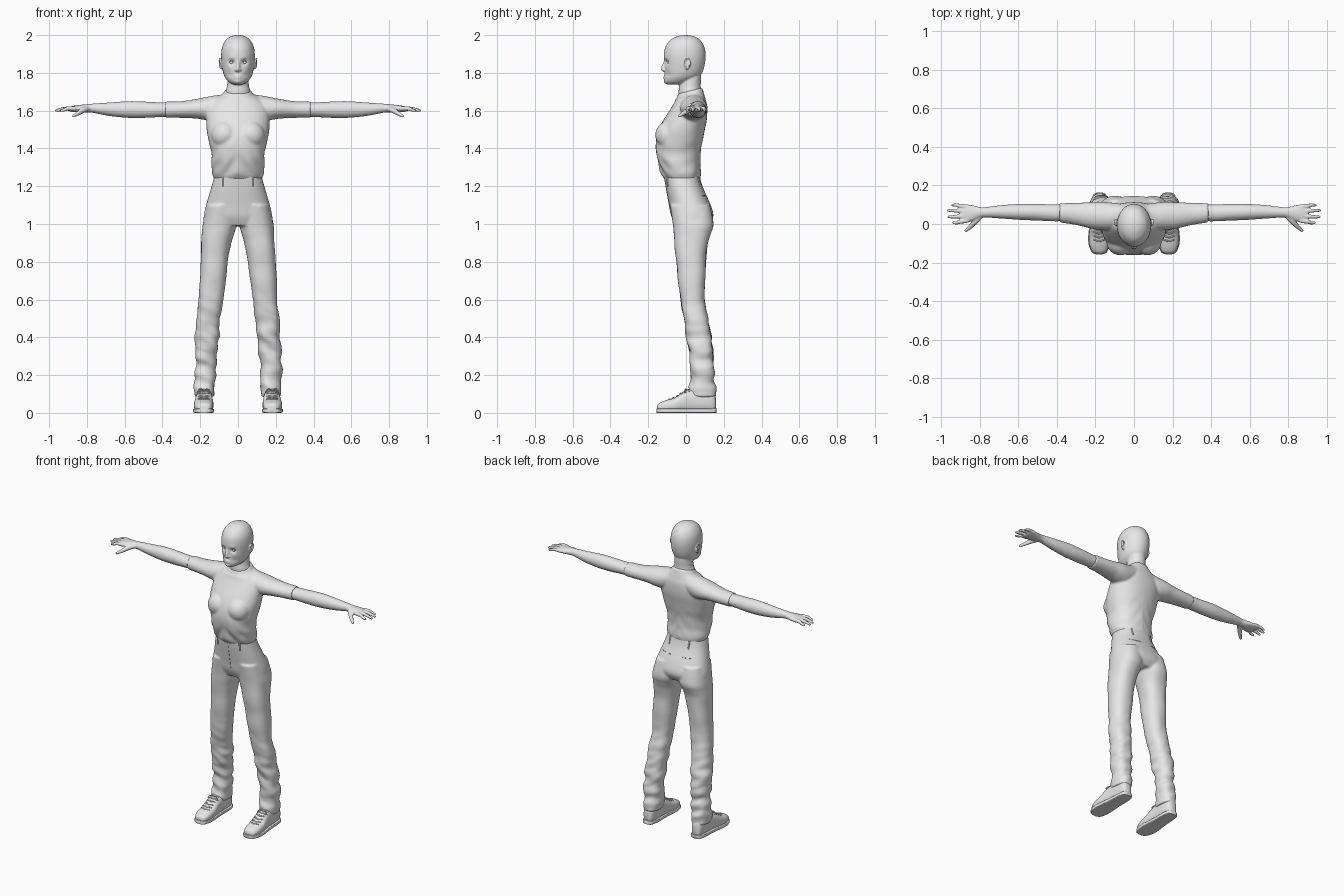
import bpy, bmesh, math
from mathutils import Vector, Matrix, noise

if "Cube" in bpy.data.objects:
    bpy.data.objects.remove(bpy.data.objects["Cube"])

grey = bpy.data.materials.new("plain_grey")
grey.use_nodes = True
grey.diffuse_color = (0.8, 0.8, 0.8, 1)
grey.node_tree.nodes["Principled BSDF"].inputs["Base Color"].default_value = (0.8, 0.8, 0.8, 1)


def catmull(points, sub=4):
    """Smooth interpolation through tuples of any length."""
    out, last = [], len(points) - 1
    for i in range(last):
        quad = zip(points[max(i - 1, 0)], points[i], points[i + 1], points[min(i + 2, last)])
        quad = list(quad)
        for s in range(sub):
            t = s / sub
            out.append([b + 0.5 * t * (c - a + t * (2 * a - 5 * b + 4 * c - d + t * (3 * b - a - 3 * c + d)))
                        for a, b, c, d in quad])
    out.append(list(points[-1]))
    return out


def skin(bm, loops):
    """Bridge loops of coordinates and cap both ends."""
    rows = [[bm.verts.new(co) for co in loop] for loop in loops]
    n = len(rows[0])
    for low, high in zip(rows, rows[1:]):
        for i in range(n):
            j = (i + 1) % n
            bm.faces.new((low[i], low[j], high[j], high[i]))
    bm.faces.new(rows[0])
    bm.faces.new(rows[-1])


def loft(bm, axis, rings, power=2.0, n=36):
    """Rings are (position on axis, then the low and high bounds on the two other axes)."""
    loops = []
    for t, a0, a1, b0, b1 in catmull(rings):
        loop = []
        for i in range(n):
            ang = math.tau * i / n
            c, s = math.cos(ang), math.sin(ang)
            a = (a0 + a1) / 2 + (a1 - a0) / 2 * math.copysign(abs(c) ** (2 / power), c)
            b = (b0 + b1) / 2 + (b1 - b0) / 2 * math.copysign(abs(s) ** (2 / power), s)
            loop.append({"x": (t, a, b), "y": (a, t, b), "z": (a, b, t)}[axis])
        loops.append(loop)
    skin(bm, loops)


def wide(rings):
    """Expand (z, half width, front, back) to a symmetric ring."""
    return [(z, -w, w, y0, y1) for z, w, y0, y1 in rings]


def tube(bm, points, n=10):
    """Round tube through (x, y, z, radius) points."""
    path = catmull(points)
    loops = []
    for i, p in enumerate(path):
        along = Vector(path[min(i + 1, len(path) - 1)][:3]) - Vector(path[max(i - 1, 0)][:3])
        turn = along.to_track_quat("Z", "Y")
        loops.append([Vector(p[:3]) + turn @ Vector((math.cos(math.tau * k / n), math.sin(math.tau * k / n), 0)) * p[3]
                      for k in range(n)])
    skin(bm, loops)


def ball(bm, centre, size):
    shape = Matrix.Translation(centre) @ Matrix.Diagonal((*size, 1))
    bmesh.ops.create_uvsphere(bm, u_segments=24, v_segments=16, radius=1, matrix=shape)


def mirror(bm):
    copy = bmesh.ops.duplicate(bm, geom=bm.verts[:] + bm.edges[:] + bm.faces[:])["geom"]
    for v in copy:
        if isinstance(v, bmesh.types.BMVert):
            v.co.x *= -1


def finish(bm, name, voxel=0, soften=0, shape=None):
    """Make the object, fuse its pieces, then reshape its surface by a rule."""
    bmesh.ops.recalc_face_normals(bm, faces=bm.faces[:])
    mesh = bpy.data.meshes.new(name)
    bm.to_mesh(mesh)
    bm.free()
    obj = bpy.data.objects.new(name, mesh)
    bpy.context.collection.objects.link(obj)
    bpy.ops.object.select_all(action="DESELECT")
    bpy.context.view_layer.objects.active = obj
    obj.select_set(True)
    if voxel:
        fuse = obj.modifiers.new("fuse", "REMESH")
        fuse.mode, fuse.voxel_size = "VOXEL", voxel
        relax = obj.modifiers.new("relax", "SMOOTH")
        relax.factor, relax.iterations = 0.5, soften
        for mod in ("fuse", "relax"):
            bpy.ops.object.modifier_apply(modifier=mod)
    if shape:
        moves = [shape(v.co, v.normal) for v in obj.data.vertices]
        for v, move in zip(obj.data.vertices, moves):
            v.co += move
    obj.data.materials.clear()
    obj.data.materials.append(grey)
    bpy.ops.object.shade_smooth_by_angle(angle=math.radians(50))
    bpy.context.view_layer.update()
    return obj


def cast(obj, origin, direction):
    hit, spot, _, _ = obj.ray_cast(Vector(origin), Vector(direction))
    return spot if hit else Vector(origin)


def ramp(value, low, high):
    return min(max((value - low) / (high - low), 0), 1)


# Head and neck, with nose, lips and ears fused in
bm = bmesh.new()
for x in (1, -1):
    ball(bm, (x * .088, .008, 1.848), (.009, .015, .029))
    tube(bm, [(x * .09, -.006, 1.835, .003), (x * .096, -.006, 1.865, .004), (x * .099, .012, 1.877, .004),
              (x * .1, .023, 1.86, .004), (x * .095, .012, 1.83, .004), (x * .09, .0, 1.82, .003)])
    ball(bm, (x * .011, -.113, 1.815), (.008, .01, .007))
loft(bm, "z", wide([(2, .008, -.012, .006), (1.994, .037, -.045, .04), (1.975, .064, -.082, .074),
                    (1.94, .083, -.108, .096), (1.9, .089, -.117, .104), (1.86, .088, -.116, .102),
                    (1.82, .083, -.112, .093), (1.79, .075, -.113, .08), (1.77, .065, -.115, .06),
                    (1.75, .047, -.111, .025), (1.738, .024, -.096, -.03)]))
loft(bm, "z", wide([(1.84, .05, -.03, .075), (1.78, .054, -.03, .08), (1.73, .058, -.036, .078),
                    (1.7, .066, -.039, .081), (1.64, .07, -.035, .08)]))
tube(bm, [(0, -.108, 1.872, .007), (0, -.115, 1.845, .009), (0, -.121, 1.822, .012), (0, -.112, 1.81, .009)])
for z, r in ((1.785, .005), (1.775, .006)):
    tube(bm, [(-.024, -.104, 1.78, .002), (-.01, -.112, z, r), (.01, -.112, z, r), (.024, -.104, 1.78, .002)])

# Face relief: (x, z, spread, push forward)
relief = [(.033, 1.857, .016, -.013), (.034, 1.878, .013, .003), (.048, 1.825, .02, .003),
          (0, 1.752, .016, .005), (.045, 1.79, .016, -.003)]


def face(co, normal):
    if co.y > -.03:
        return Vector()
    push = sum(amount * math.exp(-((abs(co.x) - x) ** 2 + (co.z - z) ** 2) / spread ** 2)
               for x, z, spread, amount in relief)
    return Vector((0, -push, 0))


finish(bm, "head_and_neck", .004, 3, face)

# Eyes and upper lids
bm = bmesh.new()
ball(bm, (.033, -.082, 1.856), (.017, .017, .015))
tube(bm, [(.017, -.096, 1.854, .002), (.026, -.1, 1.863, .003), (.038, -.099, 1.864, .003), (.05, -.09, 1.855, .002)])
mirror(bm)
finish(bm, "eyes")

# Shirt with short sleeves
bm = bmesh.new()
loft(bm, "x", [(.04, 0, .1, 1.6, 1.685), (.11, -.03, .11, 1.55, 1.682), (.17, -.03, .115, 1.55, 1.672),
               (.22, -.024, .112, 1.558, 1.662), (.3, -.005, .11, 1.562, 1.65), (.385, .008, .107, 1.562, 1.648)])
ball(bm, (.07, -.09, 1.47), (.073, .073, .075))
mirror(bm)
loft(bm, "z", wide([(1.708, .07, -.044, .086), (1.69, .08, -.046, .092), (1.67, .11, -.052, .1),
                    (1.64, .145, -.064, .11), (1.6, .165, -.088, .113), (1.55, .168, -.12, .11),
                    (1.5, .166, -.145, .1), (1.45, .158, -.158, .09), (1.4, .148, -.162, .08),
                    (1.33, .138, -.15, .074), (1.27, .135, -.132, .077), (1.235, .124, -.11, .074)]), 2.2)


def shirt_folds(co, normal):
    near_waist = ramp(co.z, 1.48, 1.3) * ramp(co.z, 1.23, 1.27)
    wave = noise.noise(Vector((abs(co.x) * 20 + co.z * 9, co.y * 9, co.z * 9)))
    collar = Vector((0, 0, (co.y - .03) * .25 * ramp(co.z, 1.66, 1.7) * ramp(abs(co.x), .12, .08)))
    return normal * wave * near_waist * .011 + collar


finish(bm, "shirt", .007, 4, shirt_folds)

# Bare arms and hands
bm = bmesh.new()
loft(bm, "x", [(.33, .015, .1, 1.57, 1.642), (.42, .014, .101, 1.566, 1.644), (.5, .018, .104, 1.562, 1.648),
               (.58, .021, .104, 1.562, 1.65), (.68, .028, .098, 1.572, 1.643), (.77, .034, .087, 1.589, 1.637),
               (.8, .03, .088, 1.591, 1.634), (.84, .014, .098, 1.592, 1.63), (.88, .008, .1, 1.594, 1.624),
               (.9, .012, .095, 1.599, 1.619)])
for y, spread, reach in ((.018, -.012, .935), (.042, -.005, .96), (.066, .004, .962), (.09, .008, .94)):
    tube(bm, [(.86, y, 1.611, .012), (.9, y + spread / 2, 1.612, .011),
              (reach - .02, y + spread, 1.606, .009), (reach, y + spread, 1.6, .007)])
    ball(bm, (reach, y + spread, 1.6), (.007, .007, .007))
tube(bm, [(.79, .045, 1.612, .014), (.82, .015, 1.602, .015), (.845, -.012, 1.587, .012), (.87, -.034, 1.572, .008)])
ball(bm, (.87, -.034, 1.572), (.008, .008, .008))
mirror(bm)
finish(bm, "arms_and_hands", .004, 3)

# Trousers
bm = bmesh.new()
loft(bm, "z", [(1.1, .002, .166, -.085, .128), (1, .008, .187, -.07, .146), (.95, .02, .191, -.065, .132),
               (.9, .035, .193, -.06, .116), (.8, .053, .198, -.053, .105), (.6, .079, .209, -.03, .101),
               (.4, .102, .223, .003, .134), (.2, .117, .228, .028, .151), (.12, .122, .228, .016, .158),
               (.085, .124, .226, .022, .158)], 2.3)
mirror(bm)
loft(bm, "z", wide([(1.258, .124, -.117, .073), (1.2, .14, -.108, .087), (1.1, .169, -.089, .131),
                    (1.04, .182, -.078, .145), (.99, .182, -.055, .12)]), 2.3)


def trouser_folds(co, normal):
    low = ramp(co.z, .68, .3) * ramp(co.z, .08, .14)
    wave = noise.noise(Vector((co.x * 11, co.y * 8, co.z * 19 + co.x * 7)))
    crease = noise.noise(Vector((co.x * 9, co.y * 9 + 4, co.z * 9))) * ramp(co.z, 1.05, .9)
    return normal * (wave * low * .014 + crease * .005)


trousers = finish(bm, "trousers", .007, 4, trouser_folds)

# Belt loops, back pocket slots and fly seam laid on the cloth
bm = bmesh.new()
for side in (-1, 1):
    for x, facing in ((.08, 1), (.07, -1)):
        tube(bm, [(*cast(trousers, (side * x, -facing, z), (0, facing, 0)), .005) for z in (1.2, 1.225, 1.25)])
finish(bm, "belt_loops")
bm = bmesh.new()
tube(bm, [(*cast(trousers, (x, 1, 1.15), (0, -1, 0)), .002) for x in (.04, .075, .11)], 6)
mirror(bm)
finish(bm, "pocket_slots")
bm = bmesh.new()
tube(bm, [(*cast(trousers, (.004, -1, z), (0, 1, 0)), .0015) for z in (1.06, 1.15, 1.24)], 6)
finish(bm, "fly_seam")

# Shoes
bm = bmesh.new()
loft(bm, "y", [(-.153, .165, .195, .012, .035), (-.145, .145, .214, .005, .05), (-.11, .133, .23, .002, .066),
               (-.06, .13, .233, .002, .082), (-.02, .132, .228, .002, .108), (.03, .135, .222, .002, .128),
               (.1, .136, .218, .002, .13), (.145, .145, .21, .002, .115), (.158, .16, .195, .01, .08)], 2.5)
mirror(bm)
shoes = finish(bm, "shoes")
bm = bmesh.new()
loft(bm, "y", [(-.157, .165, .195, 0, .023), (-.148, .142, .217, 0, .023), (-.11, .129, .234, 0, .023),
               (-.06, .127, .237, 0, .023), (.03, .133, .226, 0, .023), (.1, .133, .222, 0, .023),
               (.15, .143, .213, 0, .025), (.162, .162, .193, 0, .025)], 7)
mirror(bm)
finish(bm, "soles")

# Laces and bow
bm = bmesh.new()
for row in range(6):
    y = -.09 + row * .02
    tube(bm, [(*cast(shoes, (.181 + dx, y + abs(dx) * .3, 1), (0, 0, -1)), .004) for dx in (-.03, -.015, 0, .015, .03)], 8)
knot = cast(shoes, (.181, .005, 1), (0, 0, -1))
for way in (-1, 1):
    tube(bm, [(*(knot + Vector((way * a, b, c))), .003)
              for a, b, c in ((0, 0, 0), (.02, -.008, .006), (.036, -.01, -.012), (.02, -.015, -.008))], 8)
mirror(bm)
finish(bm, "laces")
